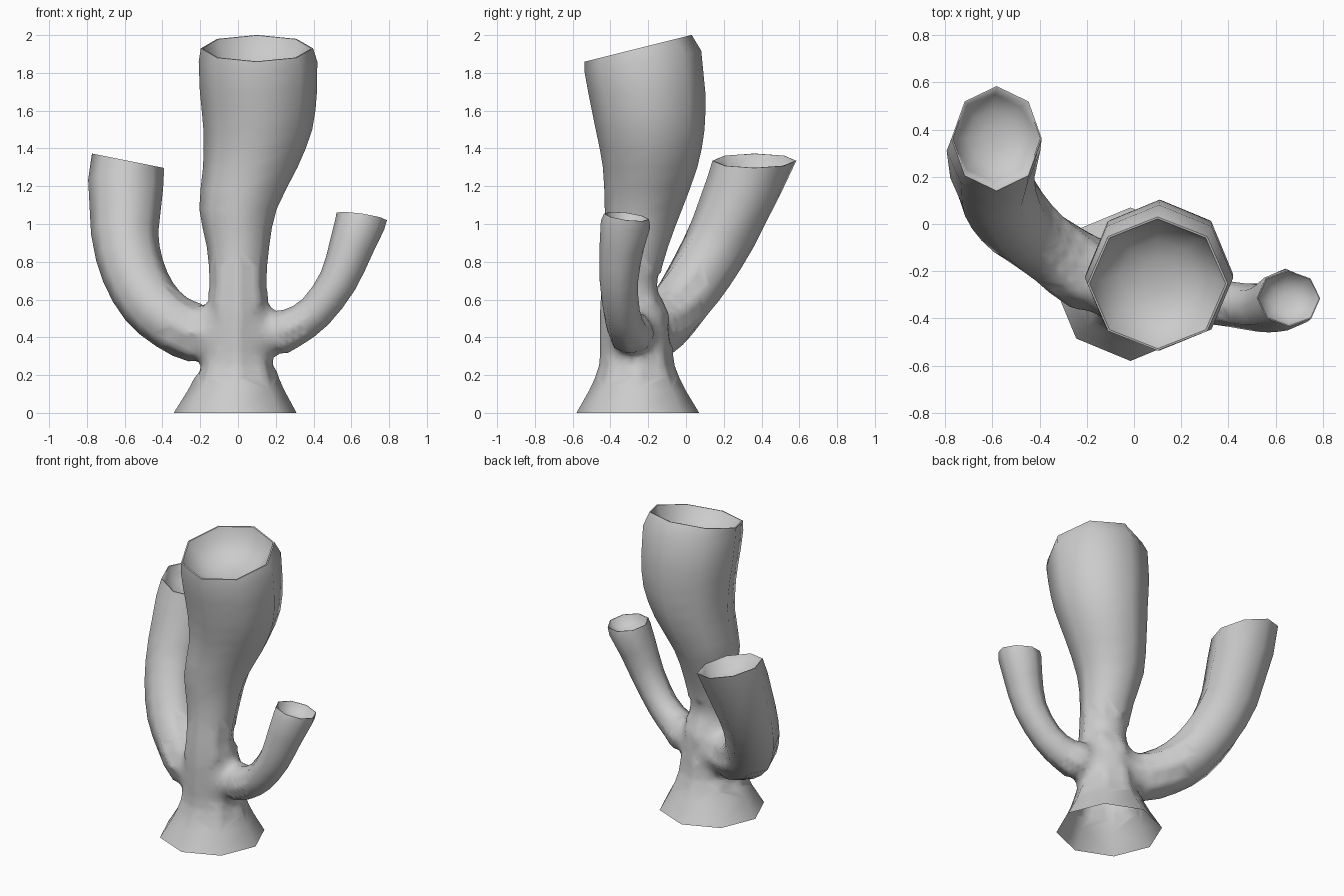
import bpy, bmesh, math
from mathutils import Vector

if "Cube" in bpy.data.objects:
    bpy.data.objects.remove(bpy.data.objects["Cube"])

SIDES = 8


def add_ring(bm, centre, normal, r_across, r_deep):
    """Octagon around a centre, with one corner pointing along y."""
    n = Vector(normal).normalized()
    v = Vector((0, 1, 0))
    v = (v - n * v.dot(n)).normalized()
    u = v.cross(n)
    ring = []
    for i in range(SIDES):
        a = math.tau * i / SIDES
        ring.append(bm.verts.new(Vector(centre) + u * math.cos(a) * r_across
                                 + v * math.sin(a) * r_deep))
    return ring


def refine(path):
    """Add a smoothly interpolated point between inner path points."""
    p = [Vector(q) for q in path]
    out = [p[0]]
    for i in range(len(p) - 1):
        if 0 < i < len(p) - 3:
            out.append((p[i] + p[i + 1]) * 0.5625 - (p[i - 1] + p[i + 2]) * 0.0625)
        out.append(p[i + 1])
    return out


def tube(name, path, rim_normal, rim_radii, level=False):
    """Loft octagons along (x, y, z, radius) points and end in a hollow cup."""
    bm = bmesh.new()
    path = refine(path)
    pts = [Vector(p[:3]) for p in path]
    last = len(pts) - 1
    rim_n = Vector(rim_normal).normalized()
    rings = []
    for i, p in enumerate(path):
        n = (pts[min(i + 1, last)] - pts[max(i - 1, 0)]).normalized()
        if level:
            n = Vector((0, 0, 1))
        if i == last - 1:
            n = (n + rim_n * (3 if level else 1)).normalized()
        ra, rd = p[3], p[3]
        if i == last:
            n, (ra, rd) = rim_n, rim_radii
        rings.append(add_ring(bm, pts[i], n, ra, rd))
    # thin lip and shallow rounded cup inside the opening
    ra, rd = rim_radii
    for scale, depth in ((0.97, 0.0), (0.84, 0.25), (0.55, 0.45), (0.25, 0.53)):
        rings.append(add_ring(bm, pts[last] - rim_n * depth * ra, rim_n,
                              ra * scale, rd * scale))
    for a, b in zip(rings, rings[1:]):
        for i in range(SIDES):
            j = (i + 1) % SIDES
            bm.faces.new((a[i], a[j], b[j], b[i]))
    bm.faces.new(rings[0])
    bm.faces.new(rings[-1])
    bmesh.ops.recalc_face_normals(bm, faces=bm.faces)
    mesh = bpy.data.meshes.new(name)
    bm.to_mesh(mesh)
    bm.free()
    obj = bpy.data.objects.new(name, mesh)
    bpy.context.collection.objects.link(obj)
    return obj


# Main trunk: flared foot, narrow waist, wide slanted mouth
trunk = tube("branching_trunk", [
    (-0.015, -0.255, 0.00, 0.325),
    (-0.010, -0.257, 0.12, 0.255),
    (-0.005, -0.260, 0.25, 0.200),
    (-0.005, -0.265, 0.38, 0.190),
    (0.000, -0.275, 0.53, 0.180),
    (0.000, -0.295, 0.67, 0.150),
    (0.000, -0.260, 0.88, 0.165),
    (0.000, -0.225, 1.08, 0.205),
    (0.065, -0.190, 1.30, 0.250),
    (0.105, -0.190, 1.50, 0.288),
    (0.108, -0.208, 1.70, 0.310),
    (0.106, -0.228, 1.86, 0.314),
    (0.100, -0.253, 1.93, 0.295),
], (0, -0.25, 1), (0.297, 0.292), level=True)

# Large branch rising to the left and back
left = tube("left_branch", [
    (-0.050, -0.265, 0.41, 0.150),
    (-0.210, -0.205, 0.42, 0.158),
    (-0.350, -0.110, 0.48, 0.152),
    (-0.470, -0.020, 0.59, 0.160),
    (-0.555, 0.085, 0.75, 0.168),
    (-0.600, 0.195, 0.95, 0.178),
    (-0.595, 0.310, 1.21, 0.200),
    (-0.582, 0.362, 1.335, 0.200),
], (0.2, 0, 1), (0.195, 0.222))

# Slim branch rising to the right
right = tube("right_branch", [
    (0.020, -0.270, 0.41, 0.120),
    (0.175, -0.285, 0.42, 0.128),
    (0.285, -0.315, 0.45, 0.105),
    (0.410, -0.340, 0.535, 0.096),
    (0.530, -0.355, 0.70, 0.102),
    (0.600, -0.340, 0.88, 0.118),
    (0.645, -0.320, 1.00, 0.132),
    (0.655, -0.315, 1.04, 0.134),
], (0.15, 0.13, 1), (0.135, 0.120))

# Fuse the branches into the trunk as one skin
bpy.context.view_layer.objects.active = trunk
trunk.select_set(True)
for branch in (left, right):
    mod = trunk.modifiers.new("fuse", 'BOOLEAN')
    mod.operation = 'UNION'
    mod.solver = 'EXACT'
    mod.object = branch
    bpy.ops.object.modifier_apply(modifier=mod.name)
    bpy.data.objects.remove(branch, do_unlink=True)

bm = bmesh.new()
bm.from_mesh(trunk.data)
# Open underside
base = [f for f in bm.faces if all(v.co.z < 0.001 for v in f.verts)]
bmesh.ops.delete(bm, geom=base, context='FACES_ONLY')


def in_joint(co):
    return 0.17 < co.z < 0.78 and abs(co.x) < 0.4


# Refine the joint area, then relax the seams into soft fillets
bmesh.ops.remove_doubles(bm, verts=[v for v in bm.verts if in_joint(v.co)], dist=0.012)
for step in range(3):
    faces = [f for f in bm.faces if any(in_joint(v.co) for v in f.verts)]
    bmesh.ops.triangulate(bm, faces=faces)
    edges = [e for e in bm.edges if e.calc_length() > 0.05
             and all(in_joint(v.co) for v in e.verts)]
    bmesh.ops.subdivide_edges(bm, edges=edges, cuts=1)
bmesh.ops.triangulate(bm, faces=[f for f in bm.faces if len(f.verts) > 4])
seam = [v.co.copy() for e in bm.edges if len(e.link_faces) == 2
        and e.calc_face_angle_signed(0) < -0.4
        for v in e.verts if in_joint(v.co)]
near = [v for v in bm.verts if in_joint(v.co)
        and any((v.co - s).length < 0.07 for s in seam)]
for step in range(8):
    bmesh.ops.smooth_vert(bm, verts=near, factor=0.5,
                          use_axis_x=True, use_axis_y=True, use_axis_z=True)
bm.to_mesh(trunk.data)
bm.free()

bpy.ops.object.shade_smooth_by_angle(angle=math.radians(62))
